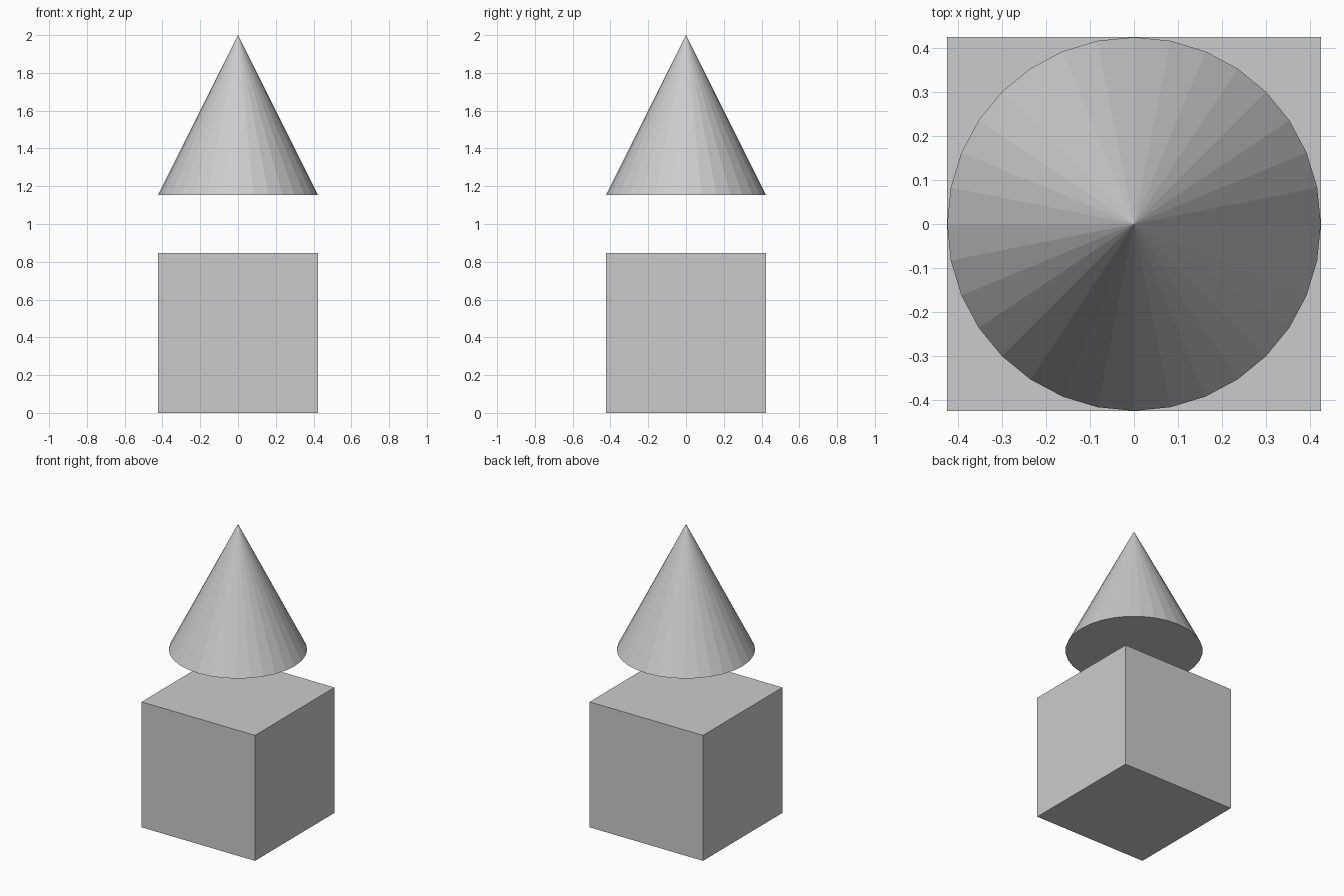
import bpy

if "Cube" in bpy.data.objects:
    bpy.data.objects.remove(bpy.data.objects["Cube"])

HALF = 0.4235          # half width of the cube and radius of the cone
SIZE = 2 * HALF

# Cube standing on the ground
bpy.ops.mesh.primitive_cube_add(size=SIZE, location=(0, 0, HALF))
bpy.context.object.name = "cube_base"

# 32-sided flat-shaded cone floating above, tip at z = 2
bpy.ops.mesh.primitive_cone_add(vertices=32, radius1=HALF, radius2=0,
                                depth=SIZE, location=(0, 0, 2 - HALF))
bpy.context.object.name = "floating_cone"
